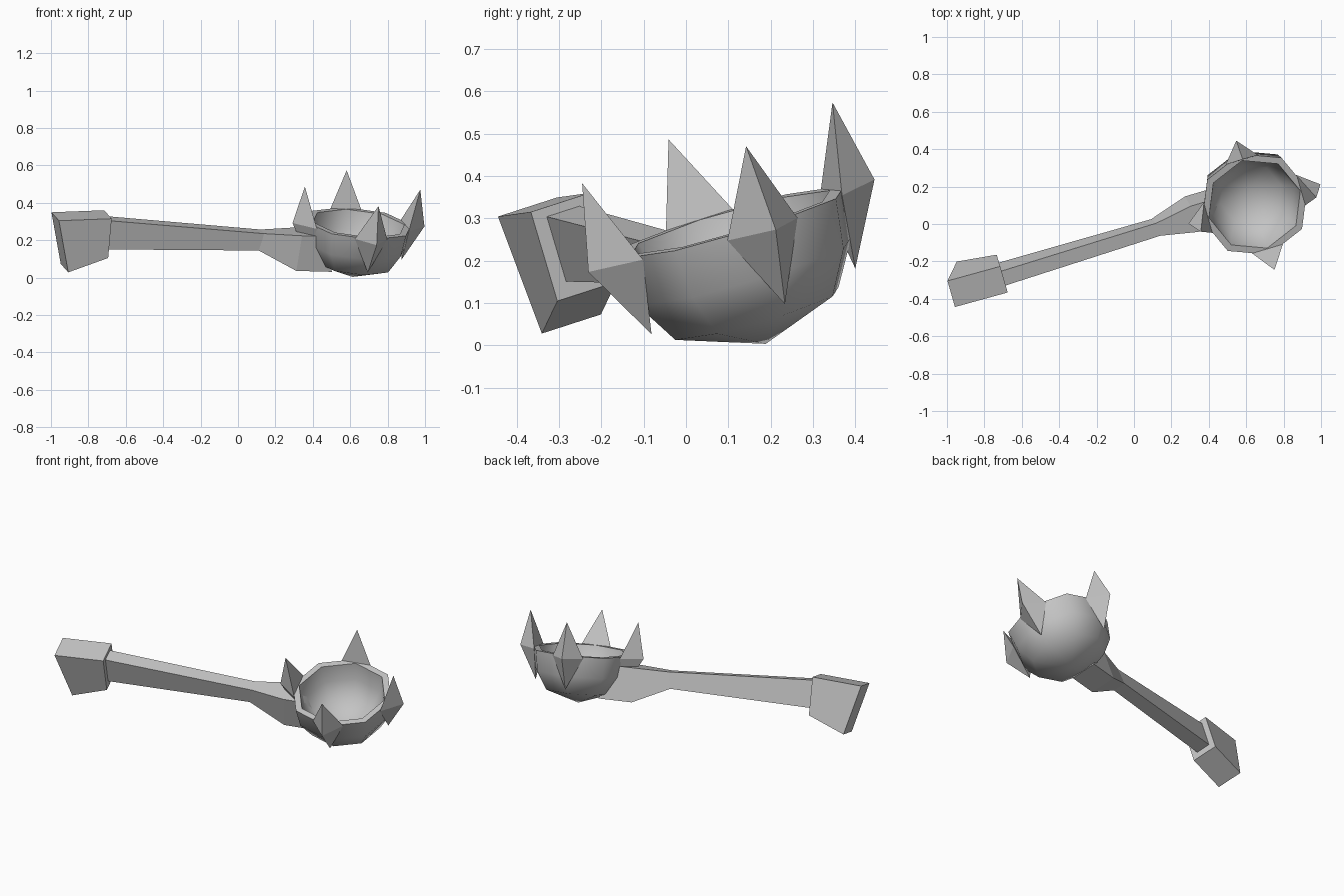
import bpy, bmesh, math
from mathutils import Matrix, Vector

if "Cube" in bpy.data.objects:
    bpy.data.objects.remove(bpy.data.objects["Cube"])

# Tilted frame of the whole tool: u along the handle, v across, w out of the bowl
u = Vector((0.958, 0.284, -0.025)).normalized()
w = Vector((0.107, -0.278, 0.956))
w = (w - u * w.dot(u)).normalized()
v = w.cross(u)
frame = Matrix((u, v, w)).transposed().to_4x4()
frame.translation = (0.645, 0.105, 0.29)

grey = bpy.data.materials.new("grey_metal")
grey.diffuse_color = (0.55, 0.55, 0.55, 1)
grey.use_nodes = True
grey.node_tree.nodes["Principled BSDF"].inputs["Base Color"].default_value = grey.diffuse_color


def finish(name, bm, smooth=False):
    bmesh.ops.recalc_face_normals(bm, faces=bm.faces)
    bm.transform(frame)
    mesh = bpy.data.meshes.new(name)
    bm.to_mesh(mesh)
    bm.free()
    mesh.materials.append(grey)
    if smooth:
        mesh.shade_smooth()
        mesh.set_sharp_from_angle(angle=math.radians(60))
    obj = bpy.data.objects.new(name, mesh)
    bpy.context.collection.objects.link(obj)
    return obj


def loft(name, sections):
    """Join rectangular sections: (u top, u bottom, half width, w top, w bottom)."""
    bm = bmesh.new()
    rings = []
    for ut, ub, h, wt, wb in sections:
        rings.append([bm.verts.new(p) for p in
                      ((ut, -h, wt), (ut, h, wt), (ub, h, wb), (ub, -h, wb))])
    for a, b in zip(rings, rings[1:]):
        for i in range(4):
            j = (i + 1) % 4
            bm.faces.new((a[i], a[j], b[j], b[i]))
    bm.faces.new(rings[0])
    bm.faces.new(rings[-1])
    return finish(name, bm)


# Wedge-shaped pommel
loft("pommel", [(-1.692, -1.608, 0.076, -0.006, -0.293),
                (-1.400, -1.395, 0.076, 0.013, -0.207)])

# Tapered handle flaring out where it meets the bowl
loft("handle", [(-1.42, -1.42, 0.042, -0.008, -0.170),
                (-0.53, -0.55, 0.037, -0.060, -0.155),
                (-0.33, -0.34, 0.075, -0.055, -0.252),
                (-0.25, -0.14, 0.075, -0.055, -0.252)])

# Eight-sided hollow bowl: profile runs from outer bottom over the rim to inner bottom
profile = [(0, -0.30), (0.21, -0.225), (0.275, -0.12), (0.293, 0),
           (0.255, 0), (0.235, -0.10), (0.17, -0.19), (0, -0.25)]
bm = bmesh.new()
pts = [bm.verts.new((r, 0, z)) for r, z in profile]
edges = [bm.edges.new(e) for e in zip(pts, pts[1:])]
bmesh.ops.spin(bm, geom=pts + edges, cent=(0, 0, 0), axis=(0, 0, 1),
               angle=math.tau, steps=8, use_merge=True)
bmesh.ops.remove_doubles(bm, verts=bm.verts, dist=0.0005)
finish("bowl", bm, smooth=True)

# Four faceted spikes around the rim
for k in range(4):
    bm = bmesh.new()
    tip, out, low, left, right = [bm.verts.new(p) for p in (
        (0.322, 0, 0.197), (0.368, 0, -0.008), (0.262, 0, -0.195),
        (0.256, 0.09, -0.01), (0.256, -0.09, -0.01))]
    for f in ((tip, left, out), (tip, out, right), (low, out, left),
              (low, right, out), (tip, right, left), (low, left, right)):
        bm.faces.new(f)
    bm.transform(Matrix.Rotation(k * math.pi / 2, 4, 'Z'))
    finish(f"spike_{k + 1}", bm)
